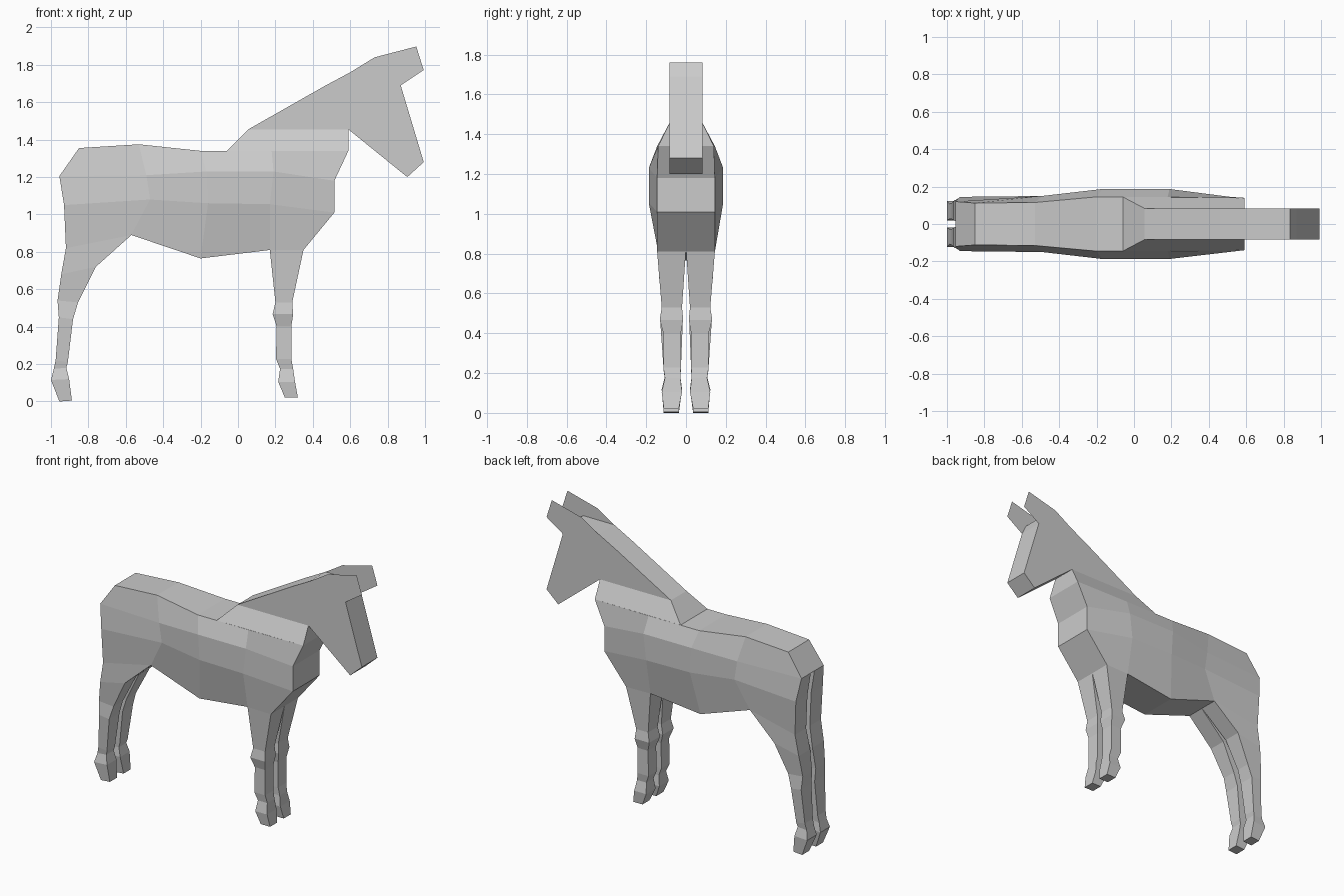
import bpy
import bmesh

cube = bpy.data.objects.get("Cube")
if cube:
    bpy.data.objects.remove(cube, do_unlink=True)

grey = bpy.data.materials.new("plain grey")
grey.use_nodes = True
COLOUR = (0.6, 0.6, 0.6, 1)
grey.diffuse_color = COLOUR
grey.node_tree.nodes["Principled BSDF"].inputs["Base Color"].default_value = COLOUR


def build(name, faces):
    """Make a flat-shaded object from faces on the +y side, mirrored across y = 0."""
    bm = bmesh.new()
    for side in (1, -1):
        for f in faces:
            bm.faces.new([bm.verts.new((x, y * side, z)) for x, y, z in f][::side])
    bmesh.ops.remove_doubles(bm, verts=bm.verts, dist=0.0005)
    bmesh.ops.recalc_face_normals(bm, faces=bm.faces)
    mesh = bpy.data.meshes.new(name)
    bm.to_mesh(mesh)
    bm.free()
    mesh.materials.append(grey)
    obj = bpy.data.objects.new(name, mesh)
    bpy.context.collection.objects.link(obj)
    return obj


def to_y(p, y=0.0):
    return (p[0], y, p[2])


def across(p, q):
    """Half of a strip spanning the body, from the edge p-q to the middle."""
    return [p, q, to_y(q), to_y(p)]


def loft(rings):
    """Walls between neighbouring four-sided rings, with both ends capped."""
    faces = [rings[0], rings[-1]]
    for a, b in zip(rings, rings[1:]):
        faces += [[a[i], a[(i + 1) % 4], b[(i + 1) % 4], b[i]] for i in range(4)]
    return faces


# Torso: rows of (x, y, z) from rump to chest: back, upper flank, lower flank, belly
back = [(-.85, .112, 1.355), (-.53, .115, 1.375), (-.2, .145, 1.34),
        (.18, .145, 1.34), (.59, .14, 1.34)]
upper = [(-.955, .12, 1.205), (-.49, .15, 1.21), (-.17, .187, 1.23),
         (.19, .187, 1.23), (.515, .145, 1.18)]
lower = [(-.93, .145, 1.05), (-.47, .15, 1.08), (-.16, .187, 1.06),
         (.17, .187, 1.055), (.515, .145, 1.01)]
belly = [(-.92, .14, .82), (-.57, .125, .89), (-.2, .13, .765),
         (.17, .14, .81), (.35, .145, .81)]
rows = [back, upper, lower, belly]
torso = []
for r, s in zip(rows, rows[1:]):
    torso += [[r[i], r[i + 1], s[i + 1], s[i]] for i in range(4)]
    torso.append(across(r[4], s[4]))                      # chest
torso += [across(back[i], back[i + 1]) for i in range(4)]
torso += [across(belly[i], belly[i + 1]) for i in range(1, 4)]

# Rump with the groove between the hindquarters
GAP, DEEP = 0.02, -0.87
rear = [upper[0], lower[0], belly[0]]
inner = [to_y(p, GAP) for p in rear]
middle = [(DEEP, 0, p[2]) for p in rear]
torso.append([back[0], upper[0], inner[0], to_y(inner[0]), to_y(back[0])])
torso.append([inner[0], to_y(inner[0]), middle[0]])
for i in range(2):
    torso.append([rear[i], rear[i + 1], inner[i + 1], inner[i]])
    torso.append([inner[i], inner[i + 1], middle[i + 1], middle[i]])
torso.append([belly[0], belly[1], to_y(belly[1]), middle[2], inner[2]])
build("torso", torso)


def legs(name, top, rings):
    """Ring: rear x, rear z, front x, front z, inner y, outer y."""
    build(name, loft([top] + [[(xr, yo, zr), (xf, yo, zf), (xf, yi, zf), (xr, yi, zr)]
                              for xr, zr, xf, zf, yi, yo in rings]))


# Legs, each from the body down to the hoof
legs("hind_legs", [belly[0], belly[1], to_y(belly[1], .001), inner[2]], [
    (-.945, .68, -.76, .72, .012, .135),
    (-.965, .54, -.855, .53, .02, .12),
    (-.958, .45, -.882, .44, .017, .128),
    (-.975, .22, -.91, .21, .026, .112),
    (-.985, .175, -.918, .18, .028, .107),
    (-1.0, .115, -.903, .12, .02, .122),
    (-.955, 0, -.888, .005, .036, .112)])
legs("front_legs", [belly[3], belly[4], to_y(belly[4], .001), to_y(belly[3], .001)], [
    (.2, .53, .29, .53, .02, .122),
    (.185, .467, .295, .467, .014, .132),
    (.207, .4, .285, .4, .026, .114),
    (.203, .228, .285, .228, .026, .114),
    (.225, .175, .295, .175, .028, .106),
    (.215, .105, .305, .105, .02, .122),
    (.25, .022, .32, .022, .036, .112)])

# Sloping shoulders that carry the neck
W = 0.084
wither, chest = (-.06, .145, 1.34), (.59, .14, 1.34)
nape, throat = (.055, W, 1.455), (.59, W, 1.455)
build("shoulders", [[wither, chest, throat, nape], across(wither, nape),
                    across(nape, throat), across(throat, chest), across(chest, wither)])

# Neck and head as one flat-sided profile
profile = [(.055, 1.455), (.46, 1.685), (.6, 1.76), (.835, 1.76), (.87, 1.69),
           (.993, 1.28), (.905, 1.2), (.59, 1.455)]
side = [(x, W, z) for x, z in profile]
build("neck_and_head", [side] + [across(p, q) for p, q in zip(side, side[1:] + side[:1])])

# Paper-thin ears flush with the sides of the head
ear = [(.6, 1.76), (.73, 1.84), (.953, 1.898), (.993, 1.772), (.87, 1.69), (.835, 1.76)]
outline = [(x, W, z) for x, z in ear]
build("ears", [outline])
